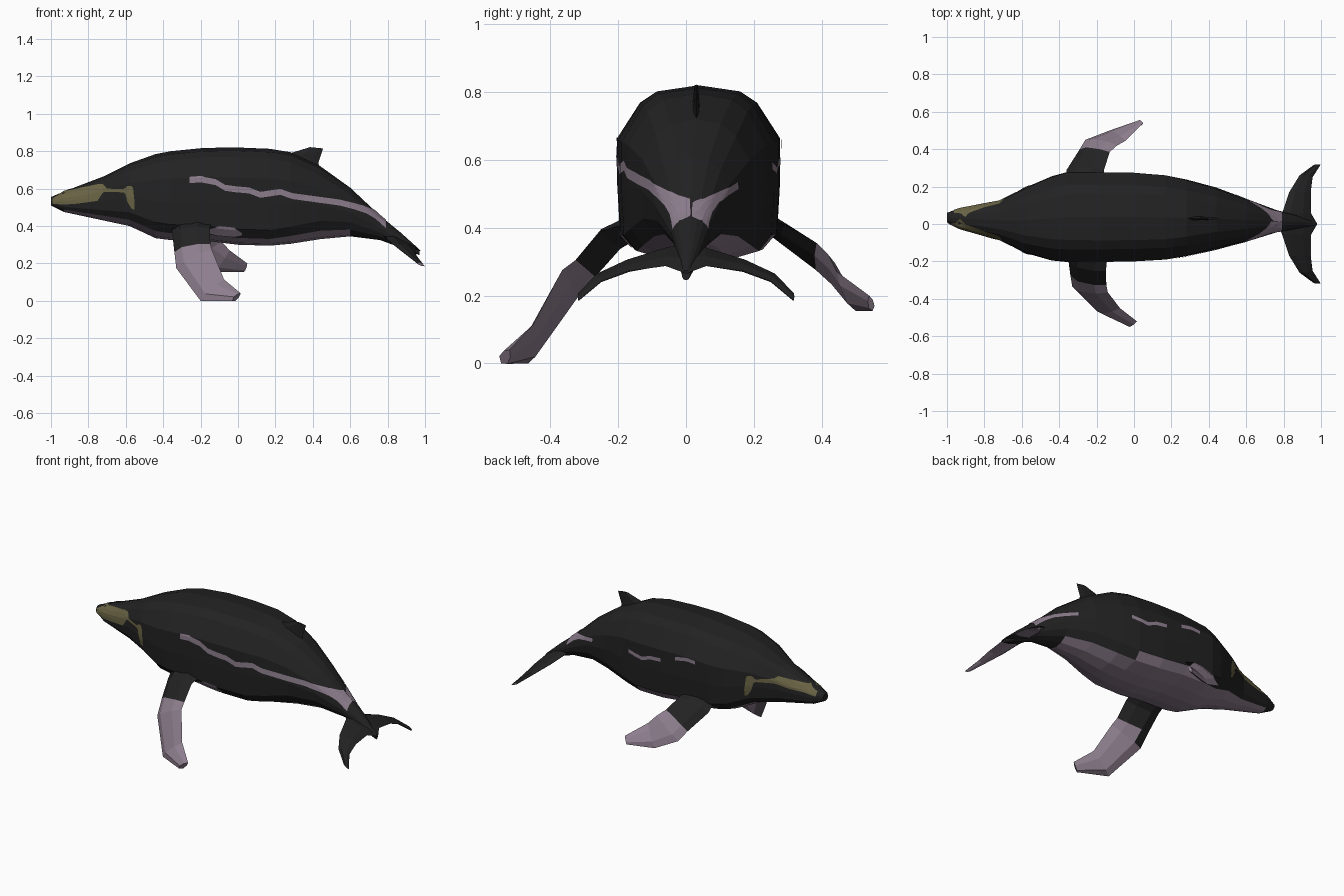
import bpy, bmesh, math
from mathutils import Vector
from mathutils.bvhtree import BVHTree

if "Cube" in bpy.data.objects:
    bpy.data.objects.remove(bpy.data.objects["Cube"])


def material(name, rgb):
    m = bpy.data.materials.new(name)
    m.diffuse_color = (*rgb, 1)
    m.use_nodes = True
    m.node_tree.nodes["Principled BSDF"].inputs["Base Color"].default_value = m.diffuse_color
    return m


DARK = material("charcoal skin", (0.016, 0.016, 0.016))
LILAC = material("pale lilac", (0.27, 0.21, 0.27))
OLIVE = material("olive patch", (0.14, 0.125, 0.058))


def finish(name, bm, mats):
    me = bpy.data.meshes.new(name)
    bm.to_mesh(me)
    for m in mats:
        me.materials.append(m)
    ob = bpy.data.objects.new(name, me)
    bpy.context.collection.objects.link(ob)
    return ob


def loft(name, rings, rule=None):
    """Skin closed rings, cap both ends, colour lilac where rule(centre, normal) holds."""
    bm = bmesh.new()
    vs = [[bm.verts.new(p) for p in r] for r in rings]
    n = len(rings[0])
    for a, b in zip(vs, vs[1:]):
        for i in range(n):
            j = (i + 1) % n
            bm.faces.new((a[i], a[j], b[j], b[i]))
    bm.faces.new(vs[0])
    bm.faces.new(vs[-1])
    bmesh.ops.recalc_face_normals(bm, faces=bm.faces)
    bm.normal_update()
    if rule:
        for f in bm.faces:
            f.material_index = int(rule(f.calc_center_median(), f.normal))
    finish(name, bm, [DARK, LILAC])
    return bm


def fin(name, stations, thick, rule=None, taper=.6):
    """Fin from (leading, trailing) edge points with a flat six-sided section."""
    st = [(Vector(a), Vector(b)) for a, b in stations]
    mids = [(a + b) / 2 for a, b in st]
    rings = []
    for i, (a, b) in enumerate(st):
        span = mids[min(i + 1, len(st) - 1)] - mids[max(i - 1, 0)]
        nrm = (b - a).cross(span).normalized() * thick * (1 - taper * i / (len(st) - 1))
        p, q = a.lerp(b, 0.25), a.lerp(b, 0.7)
        rings.append([a, p + nrm, q + nrm * 0.8, b, q - nrm * 0.8, p - nrm])
    loft(name, rings, rule)


# Body: half section (width, height) blended with an ellipse towards the ends
HALF = [(0, 1), (.52, .965), (.72, .9), (1, .69), (1, .42),
        (.97, .16), (.8, .07), (.4, .02), (0, 0)]
# x, centre y, half width, bottom, top, ellipse blend
BODY = [(-1, .035, .025, .51, .555, .5), (-.93, .03, .055, .475, .585, .6),
        (-.72, .02, .105, .43, .665, .5), (-.58, .02, .175, .40, .735, .4),
        (-.44, .03, .225, .335, .785, .2), (-.36, .037, .24, .325, .80, .1),
        (-.18, .037, .24, .322, .818, 0), (0, .037, .237, .30, .82, 0),
        (.17, .035, .225, .295, .813, 0), (.28, .033, .205, .305, .795, .2),
        (.44, .03, .165, .33, .72, .6), (.60, .02, .115, .345, .605, .9),
        (.76, .015, .06, .325, .455, 1), (.87, .01, .035, .285, .365, 1),
        (.97, 0, .012, .245, .275, 1)]
rings = []
for x, yc, w, zb, zt, k in BODY:
    half = []
    for i, (u, v) in enumerate(HALF):
        t = math.pi * i / 8
        u += (math.sin(t) - u) * k
        v += (.5 + .5 * math.cos(t) - v) * k
        half.append((u * w, zb + v * (zt - zb)))
    rings.append([(x, yc + u, z) for u, z in half] +
                 [(x, yc - u, z) for u, z in half[-2:0:-1]])


def is_belly(c, n):
    limit = -.6 if c.y > 0 and -.3 < c.x < .2 else -.73
    return n.z < limit and -.93 < c.x < .62 and c.z < .52


body_bm = loft("body", rings, is_belly)
tree = BVHTree.FromBMesh(body_bm)


# Painted marks: thin sheets projected on the flank from (x, low z, high z)
def mark(name, side, pts, mat, rows=4, step=.012):
    cols = []
    for (x0, a0, b0), (x1, a1, b1) in zip(pts, pts[1:]):
        n = max(1, round((x1 - x0) / step))
        cols += [(x0 + (x1 - x0) * i / n, a0 + (a1 - a0) * i / n,
                  b0 + (b1 - b0) * i / n) for i in range(n)]
    cols.append(pts[-1])
    bm = bmesh.new()
    grid = []
    for x, a, b in cols:
        line = []
        for r in range(rows + 1):
            z = a + (b - a) * r / rows
            hit, nrm, _, _ = tree.ray_cast(Vector((x, side * 2, z)), Vector((0, -side, 0)))
            if hit is None:
                hit, nrm, _, _ = tree.find_nearest(Vector((x, .015 + side * .002, z)))
            line.append(bm.verts.new(hit + nrm * .004))
        grid.append(line)
    for p, q in zip(grid, grid[1:]):
        for r in range(rows):
            f = (p[r], q[r], q[r + 1], p[r + 1])
            bm.faces.new(f if side < 0 else f[::-1])
    finish(name, bm, [mat])


def band(pts, w):
    """Centre line to stripe, widening where it climbs onto the tail ridge."""
    return [(x, z - w, z + w + max(0, x - .66) * .2) for x, z in pts]


STRIPE = [(-.26, .645), (-.2, .65), (-.12, .635), (-.07, .605), (-.015, .597), (.06, .59),
          (.12, .567), (.225, .583), (.29, .56), (.4, .545), (.545, .525),
          (.62, .505), (.68, .485), (.73, .455), (.79, .405)]
mark("near_flank_stripe", -1, band(STRIPE, .016), LILAC)
# The far stripe is thinner and broken in three
for i, (a, b) in enumerate(((0, 3), (4, 8), (10, 15))):
    mark(f"far_flank_stripe_{i + 1}", 1, band(STRIPE[a:b], .011), LILAC)

EYE = [(-.61, .58, .597), (-.6, .57, .605), (-.59, .53, .615), (-.57, .495, .615),
       (-.56, .49, .605), (-.552, .49, .53)]
mark("near_head_patch", -1, [(-.99, .52, .545), (-.93, .515, .585), (-.86, .52, .6),
                             (-.75, .535, .622), (-.72, .58, .622), (-.70, .582, .6)] + EYE, OLIVE)
mark("far_head_patch", 1, [(-.96, .54, .565), (-.9, .555, .595), (-.8, .56, .61),
                           (-.72, .575, .618), (-.70, .578, .605)] + EYE, OLIVE)
mark("flipper_root_patch", -1, [(-.17, .365, .38), (-.1, .352, .4), (-.02, .345, .392),
                                (.02, .352, .365)], LILAC)

# Flippers: dark root, pale outer part
fin("near_flipper", [((-.36, -.13, .41), (-.14, -.15, .42)), ((-.35, -.20, .35), (-.15, -.25, .39)),
                     ((-.34, -.275, .26), (-.148, -.325, .305)),
                     ((-.33, -.335, .175), (-.14, -.365, .275)),
                     ((-.2, -.465, 0), (-.075, -.45, .115)), ((-.03, -.545, 0), (.015, -.52, .04))],
    .034, lambda c, n: c.y < -.302, .5)
fin("far_flipper", [((-.37, .22, .43), (-.16, .22, .43)), ((-.36, .29, .36), (-.16, .29, .41)),
                    ((-.29, .40, .265), (-.13, .385, .355)),
                    ((-.26, .45, .215), (-.09, .42, .32)),
                    ((-.13, .5, .155), (-.045, .445, .27)), ((.03, .55, .155), (.05, .54, .2))],
    .025, lambda c, n: c.y > .395)

# Tail flukes: one outline mirrored, pale underneath
FLUKE = [((.76, 0, .355), (.98, 0, .265)), ((.79, .05, .34), (.945, .06, .287)),
         ((.83, .17, .30), (.945, .17, .272)), ((.885, .26, .26), (.955, .25, .242)),
         ((.96, .315, .205), (.998, .318, .185))]
for s, label in ((-1, "near"), (1, "far")):
    fin(label + "_fluke", [tuple((x, s * y, z) for x, y, z in pair) for pair in FLUKE],
        .02, lambda c, n: n.z < 0 and abs(c.y) > .08)

# Dorsal fin
fin("dorsal_fin", [((.25, .03, .78), (.44, .03, .68)), ((.33, .03, .805), (.43, .03, .74)),
                   ((.385, .03, .822), (.455, .03, .815))], .012)
